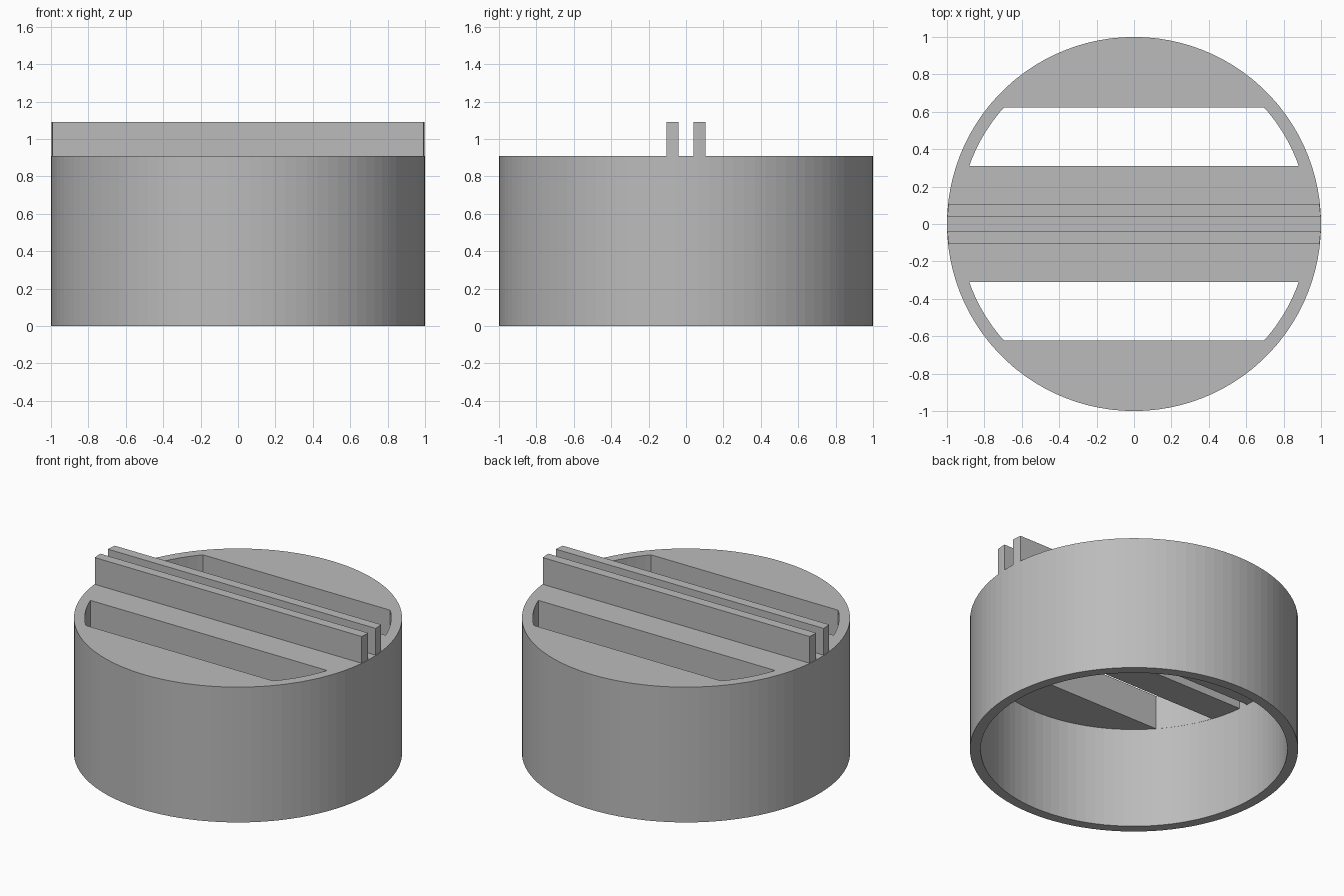
import bpy, bmesh, math

cube = bpy.data.objects.get("Cube")
if cube:
    bpy.data.objects.remove(cube, do_unlink=True)

SEGMENTS = 100
HEIGHT, PLATE_BOTTOM, FIN_TOP = 0.91, 0.68, 1.09
BORE = 0.935

grey = bpy.data.materials.new("plain grey")
grey.use_nodes = True
grey.diffuse_color = (0.5, 0.5, 0.5, 1)
grey.node_tree.nodes["Principled BSDF"].inputs["Base Color"].default_value = (0.5, 0.5, 0.5, 1)


def disc_slice(name, radius, z0, z1, y0=None, y1=None):
    """A solid disc, optionally trimmed to the band between y0 and y1."""
    bm = bmesh.new()
    bmesh.ops.create_circle(bm, cap_ends=True, radius=radius, segments=SEGMENTS)
    if y0 is not None:
        for y, side in ((y0, -1), (y1, 1)):
            bmesh.ops.bisect_plane(bm, geom=bm.verts[:] + bm.edges[:] + bm.faces[:],
                                   plane_co=(0, y, 0), plane_no=(0, side, 0), clear_outer=True)
    bmesh.ops.translate(bm, verts=bm.verts[:], vec=(0, 0, z0))
    top = bmesh.ops.extrude_face_region(bm, geom=bm.faces[:], use_keep_orig=True)["geom"]
    bmesh.ops.translate(bm, verts=[v for v in top if isinstance(v, bmesh.types.BMVert)],
                        vec=(0, 0, z1 - z0))
    bmesh.ops.recalc_face_normals(bm, faces=bm.faces[:])
    mesh = bpy.data.meshes.new(name)
    bm.to_mesh(mesh)
    bm.free()
    mesh.materials.append(grey)
    obj = bpy.data.objects.new(name, mesh)
    bpy.context.collection.objects.link(obj)
    return obj


def combine(target, tool, operation):
    """Apply a boolean and discard the tool solid."""
    tool.hide_render = True
    mod = target.modifiers.new("combine", "BOOLEAN")
    mod.operation, mod.object, mod.solver = operation, tool, "EXACT"
    bpy.context.view_layer.objects.active = target
    bpy.ops.object.modifier_apply(modifier=mod.name)
    bpy.data.objects.remove(tool, do_unlink=True)


# Round cap body
cap = disc_slice("slotted_cap", 1, 0, HEIGHT)

# Twin fins across the top
for y in (-0.105, 0.04):
    combine(cap, disc_slice("fin", 0.998, 0.8, FIN_TOP, y, y + 0.065), "UNION")

# Hollow underside
combine(cap, disc_slice("bore", BORE, -0.1, PLATE_BOTTOM), "DIFFERENCE")

# Wide openings through the plate, and blind grooves beneath the fins
for y0, y1, top in ((0.31, 0.622, 1.2), (0.04, 0.105, HEIGHT)):
    for low, high in ((y0, y1), (-y1, -y0)):
        combine(cap, disc_slice("slot", BORE - 0.001, 0.5, top, low, high), "DIFFERENCE")
